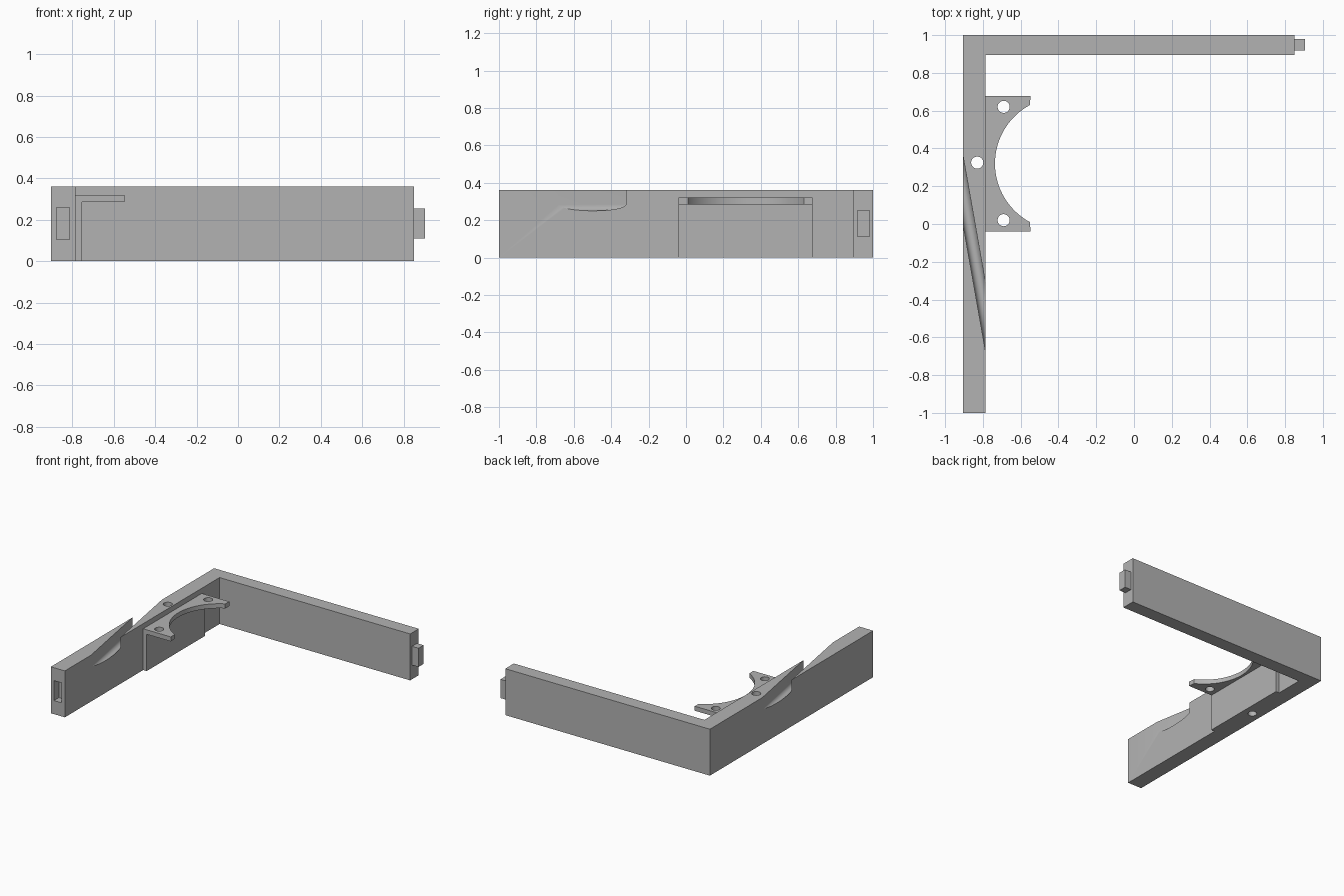
import bpy
import bmesh
from math import sin, cos, pi, asin, radians
from mathutils import Vector

if "Cube" in bpy.data.objects:
    bpy.data.objects.remove(bpy.data.objects["Cube"], do_unlink=True)

GREY = (0.45, 0.45, 0.45, 1)
mat = bpy.data.materials.new("plain grey")
mat.use_nodes = True
mat.diffuse_color = GREY
mat.node_tree.nodes["Principled BSDF"].inputs["Base Color"].default_value = GREY


def prism(name, outline, sweep):
    """Closed outline of 3D points, swept along a vector into a solid."""
    bm = bmesh.new()
    base = bm.faces.new([bm.verts.new(p) for p in outline])
    swept = bmesh.ops.extrude_face_region(bm, geom=[base], use_keep_orig=True)
    moved = [v for v in swept["geom"] if isinstance(v, bmesh.types.BMVert)]
    bmesh.ops.translate(bm, verts=moved, vec=sweep)
    bmesh.ops.recalc_face_normals(bm, faces=bm.faces)
    mesh = bpy.data.meshes.new(name)
    bm.to_mesh(mesh)
    bm.free()
    mesh.materials.append(mat)
    obj = bpy.data.objects.new(name, mesh)
    bpy.context.collection.objects.link(obj)
    return obj


def plan(name, pts, z0, z1):
    return prism(name, [(x, y, z0) for x, y in pts], Vector((0, 0, z1 - z0)))


def box(name, x0, x1, y0, y1, z0, z1):
    return plan(name, [(x0, y0), (x1, y0), (x1, y1), (x0, y1)], z0, z1)


def hole(x, y, r=0.032, n=40):
    ring = [(x + r * cos(2 * pi * i / n), y + r * sin(2 * pi * i / n)) for i in range(n)]
    return plan("hole_cutter", ring, -0.1, 0.5)


def cut(obj, cutters):
    """Subtract the cutters, then discard them."""
    bpy.context.view_layer.objects.active = obj
    for c in cutters:
        c.hide_render = True
        m = obj.modifiers.new("cut", "BOOLEAN")
        m.operation, m.solver, m.object = "DIFFERENCE", "EXACT", c
        bpy.ops.object.modifier_apply(modifier=m.name)
        bpy.data.objects.remove(c, do_unlink=True)


def smooth(obj):
    bpy.ops.object.select_all(action="DESELECT")
    obj.select_set(True)
    bpy.context.view_layer.objects.active = obj
    bpy.ops.object.shade_smooth_by_angle(angle=radians(25))


# Main dimensions
OUT, IN, END = -0.905, -0.785, 0.85
BACK_IN, HEIGHT = 0.895, 0.36
MID_Y = 0.32

# L-shaped frame wall
frame = plan("corner_frame", [(OUT, -1), (IN, -1), (IN, BACK_IN), (END, BACK_IN),
                              (END, 1), (OUT, 1)], 0, HEIGHT)

# Diagonal round-bottomed cable channel across the side wall
run = Vector((OUT - IN, 0.68, 0))
start = Vector((IN, -0.5, 0)) - 0.1 * run
half, z_mid, depth = 0.18, 0.285, 0.035
arc = [(half * cos(a), z_mid + depth * sin(a)) for a in (pi + pi * i / 32 for i in range(33))]
channel = prism("channel_cutter",
                [start + Vector((0, y, z)) for y, z in [(-half, 0.45)] + arc + [(half, 0.45)]],
                1.2 * run)

# Socket in the front end, screw hole through the side wall
socket = box("socket_cutter", -0.878, -0.815, -1.1, -0.94, 0.105, 0.26)
cut(frame, [channel, socket, hole(-0.83, MID_Y + 0.005)])
smooth(frame)

# Tenon that fits the socket
box("joint_tenon", END, 0.905, 0.918, 0.98, 0.11, 0.255)

# Bracket: upright plate and flange with a circular bite
box("bracket_plate", IN, -0.755, -0.04, 0.677, 0, 0.285)
R, cx, tip = 0.352, -0.384, -0.548
span = asin(0.31 / R)
bite = [(cx - R * cos(a), MID_Y + R * sin(a))
        for a in (-span + 2 * span * i / 40 for i in range(41))]
flange = plan("bracket_flange", [(IN, -0.04), (tip, -0.04)] + bite
              + [(tip, 0.677), (IN, 0.677)], 0.285, 0.32)
cut(flange, [hole(-0.69, MID_Y + s * 0.3) for s in (-1, 1)])
smooth(flange)
